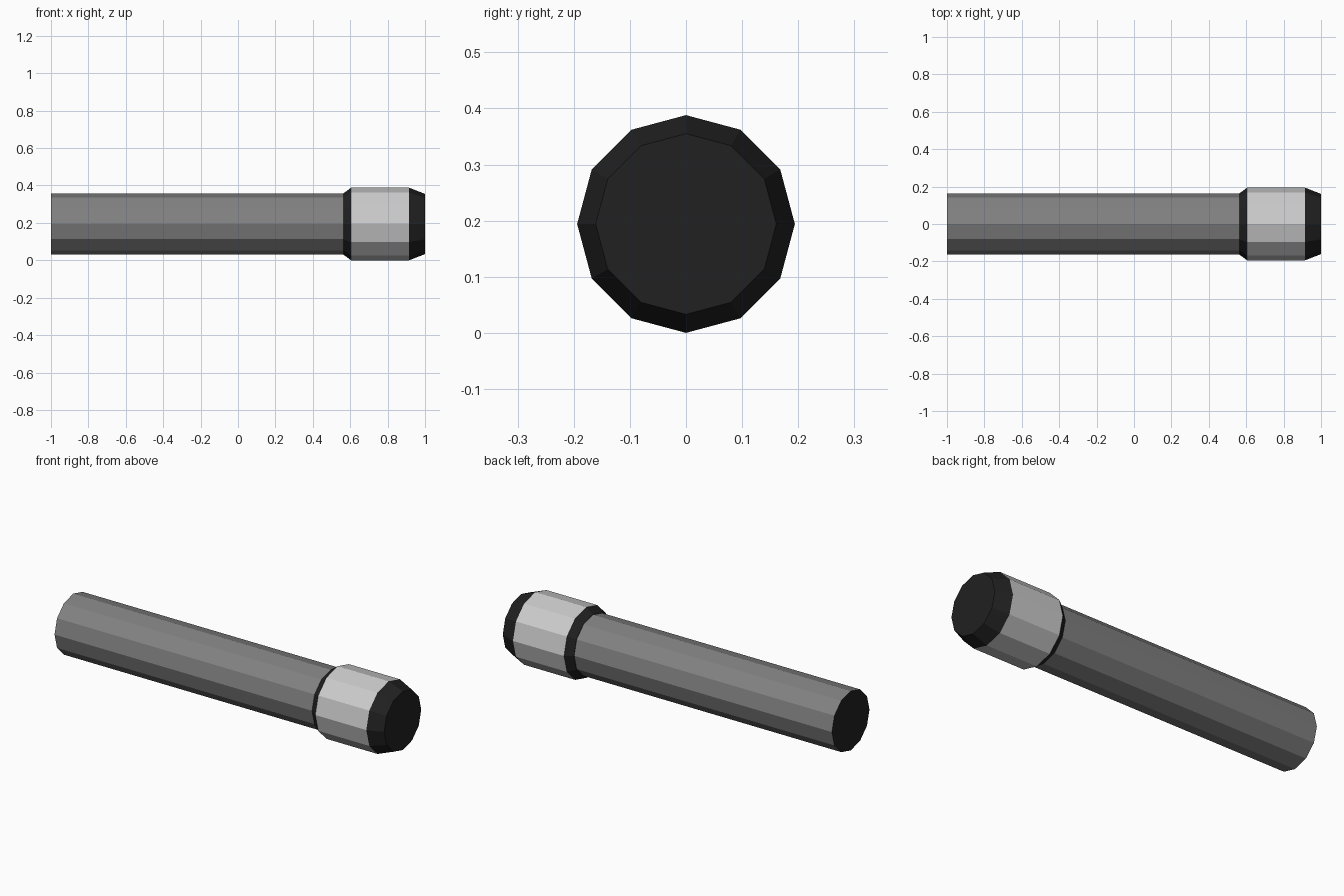
import bpy, bmesh, math

if "Cube" in bpy.data.objects:
    bpy.data.objects.remove(bpy.data.objects["Cube"])

SIDES = 12
CENTRE_Z = 0.194


def paint(name, value):
    mat = bpy.data.materials.new(name)
    mat.diffuse_color = (value, value, value, 1)
    mat.use_nodes = True
    mat.node_tree.nodes["Principled BSDF"].inputs["Base Color"].default_value = mat.diffuse_color
    return mat


dark = paint("dark_rubber", 0.015)
mid = paint("grey_metal", 0.22)
light = paint("light_metal", 0.6)


def lathe(name, profile, side_mats, cap_mat):
    """Twelve-sided solid along x from (x, radius) points, flat shaded."""
    bm = bmesh.new()
    rings = []
    for x, r in profile:
        rings.append([bm.verts.new((x, r * math.cos(math.tau * i / SIDES),
                                    CENTRE_Z + r * math.sin(math.tau * i / SIDES)))
                      for i in range(SIDES)])
    mats = []
    for m in side_mats + [cap_mat]:
        if m not in mats:
            mats.append(m)
    for a, b, m in zip(rings, rings[1:], side_mats):
        for i in range(SIDES):
            j = (i + 1) % SIDES
            bm.faces.new((a[i], a[j], b[j], b[i])).material_index = mats.index(m)
    for ring in (rings[0], rings[-1]):
        bm.faces.new(ring).material_index = mats.index(cap_mat)
    bmesh.ops.recalc_face_normals(bm, faces=bm.faces)
    mesh = bpy.data.meshes.new(name)
    bm.to_mesh(mesh)
    bm.free()
    for m in mats:
        mesh.materials.append(m)
    obj = bpy.data.objects.new(name, mesh)
    bpy.context.collection.objects.link(obj)
    return obj


# long tube with a dark end
lathe("tube", [(-1.0, 0.163), (0.567, 0.163)], [mid], dark)

# wider head: dark bevel, light band, dark taper and end face
lathe("head", [(0.565, 0.165), (0.605, 0.194), (0.915, 0.194), (1.0, 0.161)],
      [dark, light, dark], dark)
